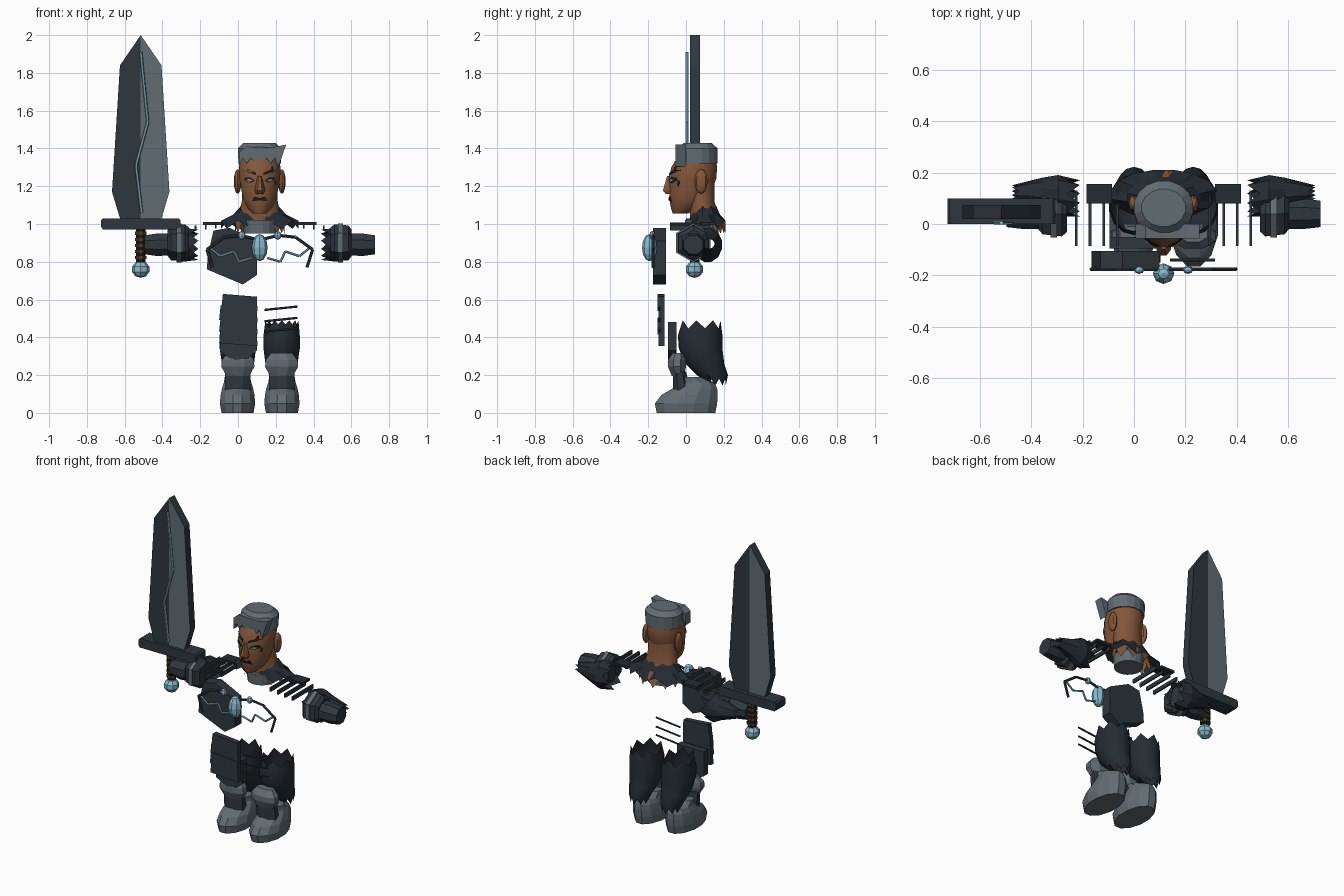
import bpy, bmesh
from math import cos, sin, pi, sqrt, radians
from mathutils import Vector, Matrix

cube = bpy.data.objects.get("Cube")
if cube:
    bpy.data.objects.remove(cube, do_unlink=True)

BODY, SWORD = .115, -.515   # x of the body's and the sword's mirror planes


def material(name, *rgb):
    mat = bpy.data.materials.new(name)
    mat.use_nodes = True
    mat.diffuse_color = (*rgb, 1)
    mat.node_tree.nodes["Principled BSDF"].inputs["Base Color"].default_value = (*rgb, 1)
    return mat


skin = material("brown skin", .23, .095, .043)
steel = material("grey steel", .12, .15, .17)
armour = material("dark armour", .028, .038, .047)
cloth = material("dark cloth", .018, .025, .032)
glow = material("pale blue crystal", .25, .5, .62)
leather = material("brown leather", .07, .045, .025)
black = material("black", .012, .011, .011)
eye_grey = material("eye grey", .2, .25, .28)


def finish(name, bm, mats, centre=BODY, both=False, smooth=False, rule=None):
    """Turn bm into an object beside a mirror plane, or into a mirrored pair."""
    for side in (1, -1) if both else (1,):
        copy = bm.copy()
        for v in copy.verts:
            v.co.x = centre + side * v.co.x
        bmesh.ops.recalc_face_normals(copy, faces=copy.faces)
        if rule:
            for f in copy.faces:
                f.material_index = rule(f)
        label = name if not both else ("left_" if side > 0 else "right_") + name
        mesh = bpy.data.meshes.new(label)
        copy.to_mesh(mesh)
        copy.free()
        for mat in mats if isinstance(mats, tuple) else (mats,):
            mesh.materials.append(mat)
        if smooth:
            mesh.shade_smooth()
            mesh.set_sharp_from_angle(angle=radians(40))
        bpy.context.collection.objects.link(bpy.data.objects.new(label, mesh))
    bm.free()


def loft(name, rings, n, mats, axis="Z", torn=(0, 0), **kw):
    """Skin rings given as (position, u min, u max, v min, v max); torn ends are jagged and open."""
    bm = bmesh.new()
    loops = []
    for j, (t, ua, ub, va, vb) in enumerate(rings):
        rip = torn[0] if j == 0 else torn[1] if j == len(rings) - 1 else 0
        loop = []
        for i in range(n):
            a = 2 * pi * (i + .5) / n
            u = (ua + ub) / 2 + (ub - ua) / 2 * cos(a) / cos(pi / n)
            v = (va + vb) / 2 + (vb - va) / 2 * sin(a) / cos(pi / n)
            s = t + rip * (1 if i % 2 else -.4)
            loop.append(bm.verts.new((s, u, v) if axis == "X" else (u, v, s)))
        loops.append(loop)
    for lo, hi in zip(loops, loops[1:]):
        for i in range(n):
            k = (i + 1) % n
            bm.faces.new((lo[i], lo[k], hi[k], hi[i]))
    for loop, rip in zip((loops[0], loops[-1]), torn):
        if not rip:
            bm.faces.new(loop)
    finish(name, bm, mats, **kw)


def prism(points, front, back):
    """Solid from an x-z outline; front and back are y values or functions of x and z."""
    bm = bmesh.new()
    depth = lambda d, x, z: d(x, z) if callable(d) else d
    a, b = ([bm.verts.new((x, depth(d, x, z), z)) for x, z in points] for d in (front, back))
    bm.faces.new(a)
    bm.faces.new(b)
    for i in range(len(a)):
        k = (i + 1) % len(a)
        bm.faces.new((a[i], a[k], b[k], b[i]))
    return bm


def plate(name, points, front, back, mats, **kw):
    finish(name, prism(points, front, back), mats, **kw)


def tube(name, points, radius, mats, **kw):
    bm = bmesh.new()
    points = [Vector(p) for p in points]
    for p, q in zip(points, points[1:]):
        turn = (q - p).to_track_quat("Z", "Y").to_matrix().to_4x4()
        bmesh.ops.create_cone(bm, cap_ends=True, segments=6, radius1=radius, radius2=radius,
                              depth=(q - p).length, matrix=Matrix.Translation((p + q) / 2) @ turn)
    finish(name, bm, mats, **kw)


def ball(name, at, size, mats, segments=8, rings=5, **kw):
    bm = bmesh.new()
    bmesh.ops.create_uvsphere(bm, u_segments=segments, v_segments=rings, radius=1,
                              matrix=Matrix.Translation(at) @ Matrix.Diagonal((*size, 1)))
    finish(name, bm, mats, **kw)


def box(name, low, high, mats, **kw):
    plate(name, [(low[0], low[2]), (high[0], low[2]), (high[0], high[2]), (low[0], high[2])],
          low[1], high[1], mats, **kw)


def ring(t, half, va, vb):
    return (t, -half, half, va, vb)


# Sword: two-tone blade, glowing crack, guard, wrapped grip and pommel
edge = [(.11, 1.03), (.152, 1.17), (.11, 1.84)]
bm = prism(edge + [(0, 2)] + [(-x, z) for x, z in reversed(edge)], .02, .073)
bmesh.ops.bisect_plane(bm, geom=bm.verts[:] + bm.edges[:] + bm.faces[:],
                       plane_co=(0, 0, 0), plane_no=(1, 0, 0))
finish("sword_blade", bm, (armour, steel), centre=SWORD,
       rule=lambda f: int(abs(f.normal.y) > .9 and
                          (f.calc_center_median().x - SWORD) * f.normal.y < 0))
tube("blade_crack", [(x, .005, z) for x, z in ((0, 1.91), (.037, 1.54), (-.025, 1.31), (.005, 1.06))],
     .008, glow, centre=SWORD)
plate("sword_guard", [(-.2, .97), (.2, .97), (.21, .985), (.21, 1.02), (.2, 1.03), (-.2, 1.03),
                      (-.21, 1.02), (-.21, .985)], 0, .1, armour, centre=SWORD)
loft("sword_grip", [ring(z, .025, .022, .072) for z in (.8, .97)], 8, black, centre=SWORD)
for i in range(5):
    z = .815 + i * .032
    loft("grip_wrap", [ring(t, .031, .016, .078) for t in (z, z + .016)], 8, leather, centre=SWORD)
ball("sword_pommel", (0, .045, .76), (.048, .048, .045), glow, centre=SWORD)

# Head and neck
HEAD = [ring(1.055, .035, -.07, .01), ring(1.085, .065, -.08, .07), ring(1.13, .088, -.088, .11),
        ring(1.18, .097, -.088, .14), ring(1.24, .108, -.09, .16), ring(1.3, .11, -.078, .165),
        ring(1.35, .1, -.047, .155)]
loft("head", HEAD, 20, skin, smooth=True)
loft("neck", [ring(.99, .13, .02, .21), ring(1.06, .108, .02, .17), ring(1.12, .095, .01, .15),
              ring(1.22, .09, 0, .15)], 20, skin, torn=(-.04, 0), smooth=True)
loft("nose", [ring(1.16, .02, -.108, -.05), ring(1.178, .028, -.122, -.05),
              ring(1.255, .011, -.1, -.05)], 8, skin, smooth=True)
ball("ear", (.117, .08, 1.225), (.02, .034, .065), skin, rings=8, smooth=True, both=True)


def face_y(x, z):
    for lo, hi in zip(HEAD, HEAD[1:]):
        if lo[0] <= z <= hi[0]:
            f = (z - lo[0]) / (hi[0] - lo[0])
            _, _, half, va, vb = (p + (q - p) * f for p, q in zip(lo, hi))
            return (va + vb) / 2 - (vb - va) / 2 * sqrt(max(0, 1 - (x / half) ** 2)) - .006
    return 0


def decal(name, points, mats, lift=0, **kw):
    plate(name, points, lambda x, z: face_y(x, z) - lift, lambda x, z: face_y(x, z) + .006, mats, **kw)


# Face details
decal("eye_rim", [(.025, 1.228), (.05, 1.218), (.082, 1.23), (.08, 1.245), (.05, 1.248)], black, both=True)
decal("eye", [(.035, 1.23), (.055, 1.223), (.074, 1.232), (.055, 1.24)], eye_grey, .002, both=True)
decal("eyebrow", [(.018, 1.258), (.06, 1.272), (.092, 1.285), (.06, 1.288), (.02, 1.272)], black, both=True)
decal("scar", [(.06, 1.3), (.07, 1.305), (.09, 1.22), (.082, 1.2)], black)
decal("mouth", [(-.042, 1.12), (0, 1.125), (.042, 1.12), (.03, 1.145), (0, 1.138), (-.03, 1.145)], black)

# Hair: flat crown and a swept, jagged fringe
loft("hair_crown", [ring(1.32, .113, -.04, .166), ring(1.4, .115, -.04, .167),
                    ring(1.43, .085, -.01, .135)], 16, steel)
teeth = [(-.11 + i * .021, 1.35 if i % 2 else 1.305 + .025 * sin(i * pi / 10)) for i in range(11)]
plate("hair_fringe", teeth + [(.14, 1.42), (.06, 1.405), (-.07, 1.41), (-.11, 1.38)], -.056, 0, steel)

# Collar, ragged mantle and shoulder strips
loft("neck_collar", [ring(.95, .085, 0, .17), ring(1.02, .092, -.005, .18)], 16, steel)
loft("mantle", [ring(1.005, .205, .02, .21), ring(1.05, .14, .025, .18), ring(1.085, .1, .04, .16)],
     16, cloth, torn=(-.03, .01))
box("shoulder_scrap", (.2, .08, .995), (.3, .155, 1.01), cloth, both=True)
for i in range(4):
    x, z = .175 + i * .053, .995 - i * .006
    box("shoulder_strip", (x, -.085, z - .012), (x + .01, .13, z + .014), armour, both=True)

# Arms: ragged sleeve, hexagonal cuff, forearm and fist
loft("sleeve", [(.36, .03, .17, .81, .97), (.41, .04, .19, .8, .98), (.47, .06, .18, .83, .95),
                (.57, .09, .15, .87, .92)], 12, cloth, axis="X", torn=(-.035, .02), both=True)
loft("cuff", [(.375, -.03, .11, .83, .97), (.395, -.048, .125, .815, .985), (.47, -.04, .12, .82, .98),
              (.487, -.02, .1, .84, .96)], 6, armour, axis="X", both=True)
loft("cuff_band", [(x, -.052, .13, .81, .99) for x in (.415, .44)], 6, steel, axis="X", both=True)
loft("gauntlet", [(.48, -.02, .1, .835, .95), (.54, -.02, .1, .83, .95), (.61, -.012, .09, .84, .94)],
     8, armour, axis="X", both=True)

# Chest plate, crystals and glowing lines
plate("chest_plate", [(-.245, .965), (-.16, .98), (-.015, .91), (-.015, .73), (-.09, .68),
                      (-.28, .76), (-.275, .83)], -.175, -.105, armour)
ball("chest_crystal", (0, -.193, .875), (.042, .04, .072), glow, rings=6)
ball("chest_gem", (.095, -.178, .94), (.02, .016, .024), glow, both=True, rings=4)
tube("chest_line", [(x, -.175, z) for x, z in ((.02, .92), (.1, .94), (.19, .93), (.28, .865), (.25, .77))],
     .008, armour, both=True)
tube("chest_glow_line", [(x, -.178, z) for x, z in ((.04, .82), (.11, .8), (.135, .855), (.21, .83), (.26, .87))],
     .006, glow, both=True)

# Hip guard: overlapping lames on one side, bare rods on the other
for i in range(4):
    z, left = .63 - i * .062, -.2 - .012 * min(i, 1)
    plate("hip_lame", [(left + .005, z), (-.015, z - .015), (-.012, z - .09), (left - .003, z - .075)],
          -.15 + .005 * (i % 2), -.115, armour)
plate("thigh_plate", [(-.21, .48), (-.015, .48), (-.015, .33), (-.06, .29), (-.13, .28), (-.21, .32)],
      -.095, -.05, armour)
for z in (.545, .485, .43):
    tube("hip_rod", [(.025, -.14, z), (.2, -.14, z + .018)], .006, armour)

# Legs: ragged breeches, knee guard, greave and boot
loft("breeches", [(.17, .07, .16, .12, .21), (.2, .05, .18, .06, .22), (.26, .03, .2, 0, .2),
                  (.34, .02, .212, -.035, .19), (.41, .02, .212, -.04, .19), (.46, .03, .205, -.025, .18)],
     14, cloth, torn=(-.025, .03), smooth=True, both=True)
loft("knee_guard", [(.195, .055, .175, -.075, -.01), (.245, .028, .204, -.095, 0),
                    (.28, .032, .2, -.095, 0), (.318, .06, .17, -.07, -.01)], 8, steel, both=True)
loft("greave", [(.1, .05, .185, -.07, .03), (.22, .05, .185, -.07, .0)], 8, armour, both=True)
loft("boot", [(0, .033, .202, -.155, .155), (.05, .024, .211, -.165, .165), (.095, .028, .207, -.13, .168),
              (.13, .035, .2, -.07, .165), (.16, .045, .19, -.03, .15), (.19, .05, .185, -.02, .085)],
     12, steel, both=True)
